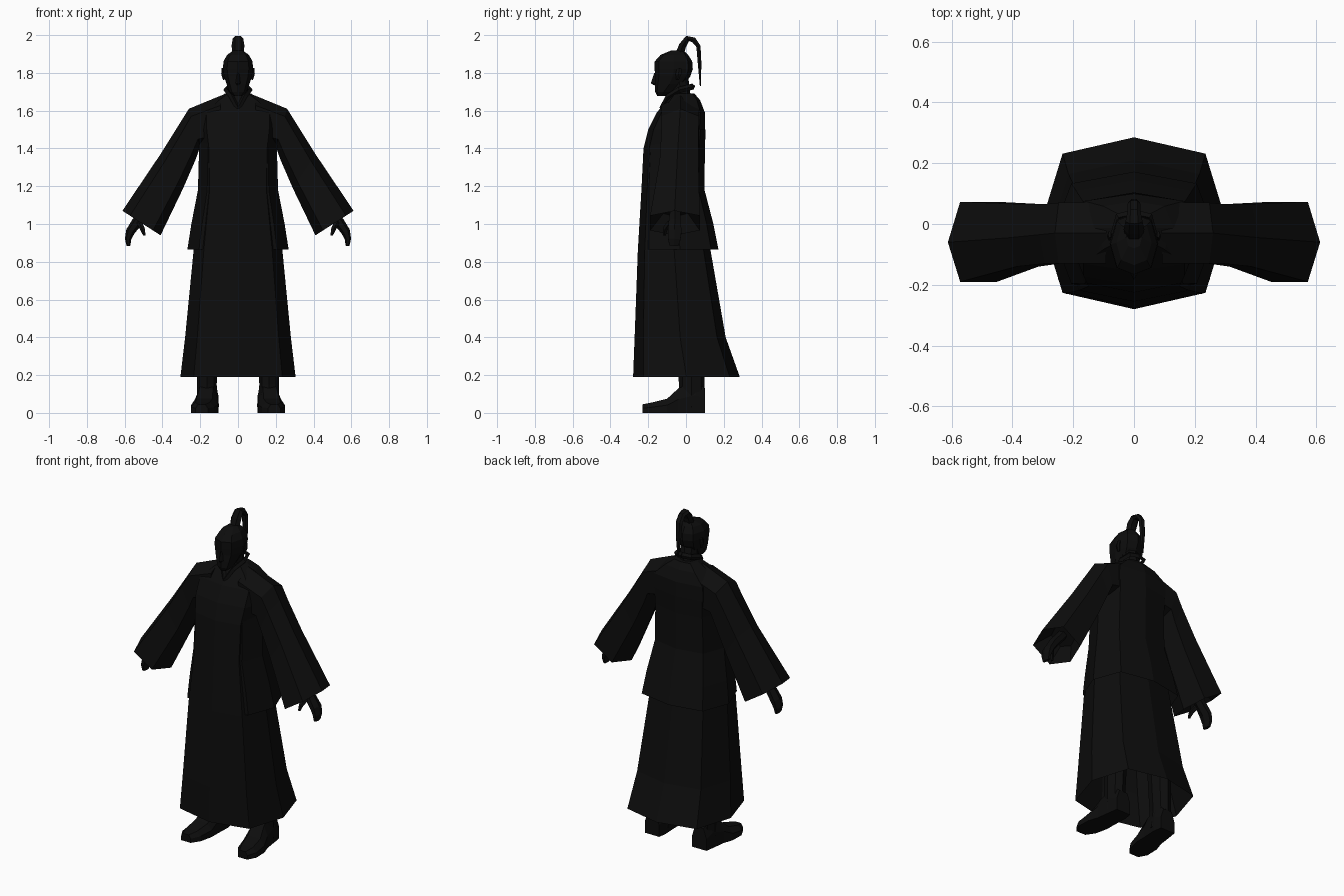
import bpy, bmesh, math
from mathutils import Vector

cube = bpy.data.objects.get("Cube")
if cube:
    bpy.data.objects.remove(cube, do_unlink=True)

black = bpy.data.materials.new("soft black")
black.use_nodes = True
colour = (0.004, 0.004, 0.004, 1)
black.diffuse_color = colour
black.node_tree.nodes["Principled BSDF"].inputs["Base Color"].default_value = colour


def loft(name, rings, cap_start=True, cap_end=True, mirror=False):
    """Skin a list of equal-length point rings; optionally mirror across x."""
    bm = bmesh.new()
    loops = [[bm.verts.new(p) for p in ring] for ring in rings]
    n = len(loops[0])
    for a, b in zip(loops, loops[1:]):
        for i in range(n):
            j = (i + 1) % n
            bm.faces.new((a[i], a[j], b[j], b[i]))
    if cap_start:
        bm.faces.new(loops[0][::-1])
    if cap_end:
        bm.faces.new(loops[-1])
    bmesh.ops.recalc_face_normals(bm, faces=bm.faces)
    mesh = bpy.data.meshes.new(name)
    bm.to_mesh(mesh)
    bm.free()
    mesh.materials.append(black)
    obj = bpy.data.objects.new(name, mesh)
    bpy.context.collection.objects.link(obj)
    if mirror:
        obj.modifiers.new("Mirror", 'MIRROR').use_clip = False
    return obj


def octagon(z, w, front, back, corner=0.77, depth=0.81):
    """Eight-sided horizontal section with a ridge at front and back."""
    mid, half = (front + back) / 2, (back - front) / 2
    c, d = w * corner, half * depth
    return [(0, front, z), (c, mid - d, z), (w, mid, z), (c, mid + d, z),
            (0, back, z), (-c, mid + d, z), (-w, mid, z), (-c, mid - d, z)]


def tube(name, path, sides=6, mirror=False):
    """Tapered tube: path entries are (x, y, z, x radius, depth radius)."""
    pts = [Vector(p[:3]) for p in path]
    rings = []
    for i, p in enumerate(path):
        t = (pts[min(i + 1, len(pts) - 1)] - pts[max(i - 1, 0)]).normalized()
        side = (Vector((1, 0, 0)) - t * t.x).normalized()
        up = t.cross(side)
        rings.append([pts[i] + side * p[3] * math.cos(a) + up * p[4] * math.sin(a)
                      for a in (2 * math.pi * k / sides for k in range(sides))])
    return loft(name, rings, mirror=mirror)


# Long robe, hem open so the legs show from below
loft("robe", [octagon(*r) for r in (
    (0.19, 0.305, -0.28, 0.285), (0.40, 0.28, -0.272, 0.21),
    (0.86, 0.235, -0.255, 0.13), (1.18, 0.195, -0.236, 0.085),
    (1.40, 0.20, -0.225, 0.095), (1.50, 0.215, -0.20, 0.10),
    (1.59, 0.215, -0.155, 0.10), (1.655, 0.13, -0.10, 0.075),
    (1.69, 0.07, -0.07, 0.045))], cap_start=False)

# Jacket flaring over the sides and back of the robe
loft("jacket", [octagon(*r) for r in (
    (0.865, 0.268, -0.235, 0.172), (1.0, 0.247, -0.232, 0.145),
    (1.18, 0.212, -0.228, 0.098), (1.40, 0.206, -0.218, 0.10),
    (1.50, 0.21, -0.19, 0.104))], cap_start=False, cap_end=False)

# Wide sleeves: each section runs top, front pair, bottom, back pair
def sleeve_ring(top, bottom, front, back, y):
    mix = lambda f: [a + (b - a) * f for a, b in zip(top, bottom)]
    (ux, uz), (lx, lz) = mix(0.2), mix(0.8)
    return [(top[0], y, top[1]), (ux, front, uz), (lx, front, lz),
            (bottom[0], y, bottom[1]), (lx, back, lz), (ux, back, uz)]

loft("sleeves", [
    sleeve_ring((0.09, 1.68), (0.10, 1.42), -0.13, 0.07, -0.03),
    sleeve_ring((0.26, 1.61), (0.20, 1.41), -0.13, 0.07, -0.03),
    sleeve_ring((0.31, 1.53), (0.225, 1.34), -0.13, 0.066, -0.035),
    sleeve_ring((0.41, 1.37), (0.29, 1.19), -0.14, 0.066, -0.045),
    sleeve_ring((0.612, 1.07), (0.41, 0.94), -0.19, 0.073, -0.06),
    sleeve_ring((0.52, 1.12), (0.41, 1.04), -0.12, 0.01, -0.055)],
    mirror=True)

# Curled hands and thumbs
tube("hands", [(0.46, -0.055, 1.10, 0.028, 0.028), (0.535, -0.06, 1.01, 0.028, 0.036),
               (0.57, -0.06, 0.96, 0.024, 0.042), (0.582, -0.062, 0.92, 0.017, 0.038),
               (0.58, -0.064, 0.885, 0.010, 0.028)], mirror=True)
tube("thumbs", [(0.525, -0.085, 1.01, 0.014, 0.014), (0.505, -0.11, 0.975, 0.014, 0.014),
                (0.495, -0.115, 0.94, 0.007, 0.008)], 5, mirror=True)

# Legs and boots
tube("legs", [(0.16, 0.03, 0.03, 0.06, 0.07), (0.165, 0.03, 0.15, 0.052, 0.068),
              (0.155, 0.03, 0.45, 0.06, 0.075), (0.12, 0.01, 0.86, 0.085, 0.09)],
     8, mirror=True)

def boot_ring(y, x, w, top):
    return [(x - w, y, 0), (x + w, y, 0), (x + w, y, top * 0.55),
            (x + w * 0.6, y, top), (x - w * 0.6, y, top), (x - w, y, top * 0.55)]

loft("boots", [boot_ring(*r) for r in (
    (0.10, 0.16, 0.048, 0.13), (0.05, 0.16, 0.056, 0.17), (-0.04, 0.168, 0.06, 0.13),
    (-0.10, 0.178, 0.07, 0.075), (-0.18, 0.188, 0.062, 0.055),
    (-0.23, 0.192, 0.032, 0.045))], mirror=True)

# Neck and standing collar
tube("neck", [(0, -0.02, 1.63, 0.055, 0.05), (0, -0.04, 1.79, 0.05, 0.05)], 8)
tube("collar", [(0, -0.13, 1.61, 0.012, 0.012), (0.035, -0.095, 1.675, 0.014, 0.014),
                (0.066, -0.035, 1.71, 0.012, 0.016), (0.05, 0.025, 1.725, 0.012, 0.016),
                (0, 0.037, 1.728, 0.012, 0.016)], 4, mirror=True)

# Head from chin to crown
loft("head", [octagon(z, w, f, b, 0.72, 0.78) for z, w, f, b in (
    (1.678, 0.022, -0.152, -0.11), (1.70, 0.045, -0.163, -0.07),
    (1.74, 0.06, -0.166, -0.01), (1.78, 0.073, -0.164, 0.022),
    (1.82, 0.08, -0.166, 0.036), (1.86, 0.077, -0.166, 0.033),
    (1.895, 0.058, -0.135, 0.012), (1.918, 0.026, -0.08, -0.01))])
loft("nose", [[(-0.007, -0.160, 1.80), (0.007, -0.160, 1.80), (0, -0.168, 1.80)],
              [(-0.016, -0.155, 1.745), (0.016, -0.155, 1.745), (0, -0.186, 1.745)],
              [(-0.010, -0.155, 1.735), (0.010, -0.155, 1.735), (0, -0.170, 1.735)]])
tube("ears", [(0.074, -0.045, 1.765, 0.006, 0.008), (0.081, -0.04, 1.795, 0.008, 0.016),
              (0.08, -0.035, 1.825, 0.006, 0.012)], 5, mirror=True)

# Topknot arching into a hanging ponytail
tube("ponytail", [(0, -0.035, 1.895, 0.03, 0.026), (0, -0.018, 1.945, 0.034, 0.022),
                  (0, 0.008, 1.982, 0.028, 0.018), (0, 0.04, 1.975, 0.022, 0.016),
                  (0, 0.066, 1.94, 0.022, 0.013), (0, 0.072, 1.85, 0.018, 0.011),
                  (0, 0.076, 1.73, 0.004, 0.003)])
